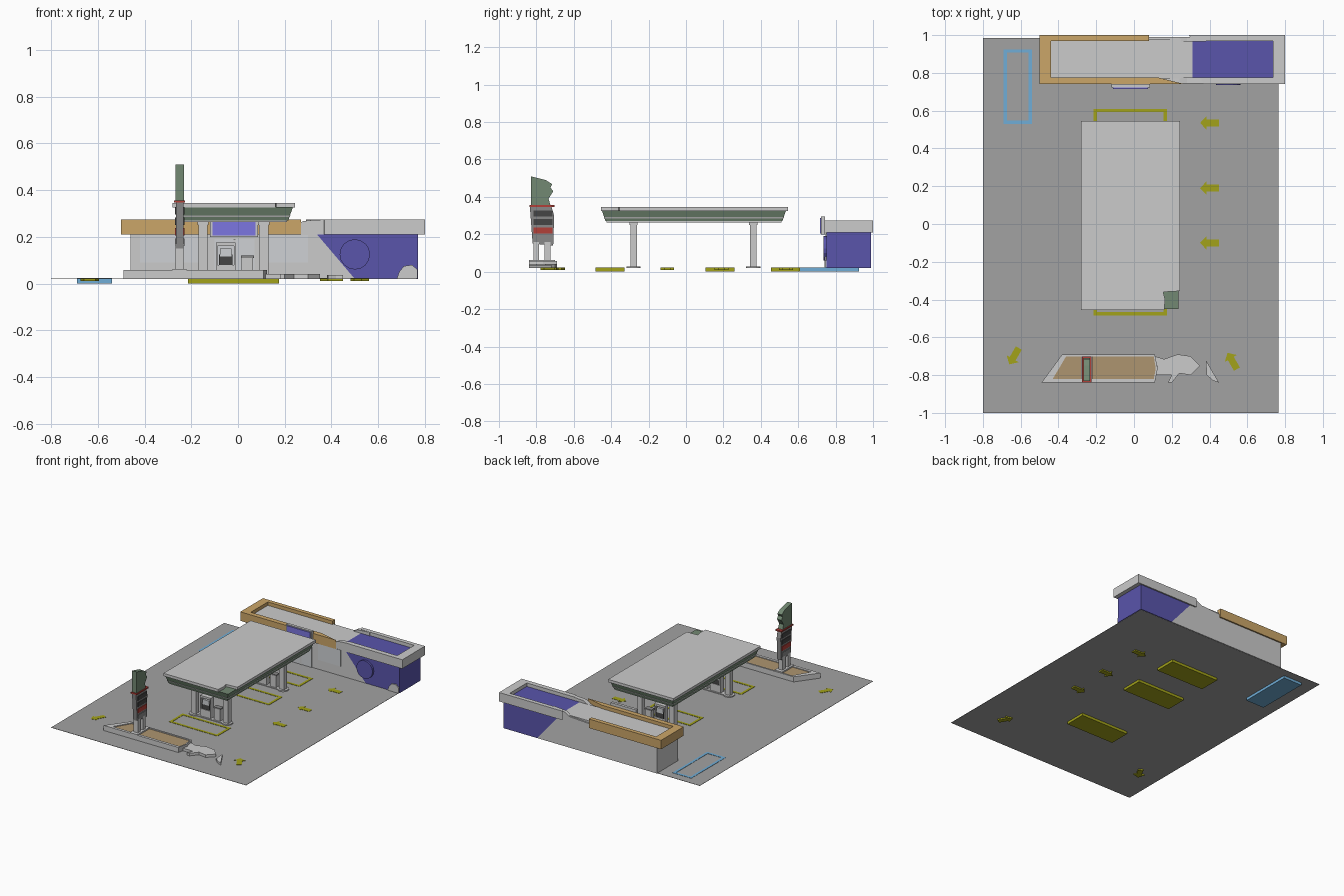
import bpy, bmesh, math
from mathutils import Vector


def material(name, r, g, b):
    m = bpy.data.materials.new(name)
    m.diffuse_color = (r, g, b, 1)
    return m


GROUND = material("asphalt", 0.36, 0.36, 0.36)
GREEN = material("green", 0.17, 0.25, 0.17)
ORANGE = material("orange", 0.60, 0.38, 0.14)
BROWN = material("brown", 0.42, 0.30, 0.16)
PURPLE = material("purple", 0.10, 0.09, 0.41)
VIOLET = material("violet", 0.20, 0.18, 0.75)
YELLOW = material("yellow", 0.36, 0.36, 0.01)
BLUE = material("blue", 0.16, 0.42, 0.68)
RED = material("red", 0.45, 0.05, 0.04)
DARK = material("dark", 0.06, 0.06, 0.06)
STEEL = material("steel", 0.25, 0.25, 0.25)
GLASS = material("glass", 0.62, 0.64, 0.66)


def finish(name, bm, mat):
    bmesh.ops.recalc_face_normals(bm, faces=bm.faces)
    me = bpy.data.meshes.new(name)
    bm.to_mesh(me)
    bm.free()
    ob = bpy.data.objects.new(name, me)
    bpy.context.collection.objects.link(ob)
    if mat:
        me.materials.append(mat)
    return ob


def prism(name, pts, lo, hi, axis="z", mat=None):
    """Extrude a 2D outline along one axis from lo to hi."""
    place = {"x": lambda a, b: (lo, a, b), "y": lambda a, b: (a, lo, b),
             "z": lambda a, b: (a, b, lo)}[axis]
    bm = bmesh.new()
    face = bm.faces.new([bm.verts.new(place(a, b)) for a, b in pts])
    ext = bmesh.ops.extrude_face_region(bm, geom=[face])
    step = Vector([hi - lo if c == axis else 0 for c in "xyz"])
    bmesh.ops.translate(bm, vec=step, verts=[g for g in ext["geom"] if isinstance(g, bmesh.types.BMVert)])
    return finish(name, bm, mat)


def rect(x0, x1, y0, y1):
    return [(x0, y0), (x1, y0), (x1, y1), (x0, y1)]


def box(name, x0, x1, y0, y1, z0, z1, mat=None):
    return prism(name, rect(x0, x1, y0, y1), z0, z1, "z", mat)


def loop_solid(name, loops, mat=None, closed=False):
    """Skin matching (outline, z) loops; closed makes a ring, otherwise ends are capped."""
    bm = bmesh.new()
    rings = [[bm.verts.new((x, y, z)) for x, y in pts] for pts, z in loops]
    pairs = list(zip(rings, rings[1:] + rings[:1])) if closed else list(zip(rings, rings[1:]))
    n = len(rings[0])
    for a, b in pairs:
        for i in range(n):
            j = (i + 1) % n
            bm.faces.new((a[i], a[j], b[j], b[i]))
    if not closed:
        bm.faces.new(rings[0])
        bm.faces.new(rings[-1])
    return finish(name, bm, mat)


def frame(name, x0, x1, y0, y1, w, z0, z1, mat):
    o, i = rect(x0, x1, y0, y1), rect(x0 + w, x1 - w, y0 + w, y1 - w)
    return loop_solid(name, [(o, z0), (o, z1), (i, z1), (i, z0)], mat, True)


def circle(cx, cy, r, n):
    return [(cx + r * math.cos(2 * math.pi * k / n), cy + r * math.sin(2 * math.pi * k / n)) for k in range(n)]


# Forecourt ground
box("ground", -0.8, 0.765, -1.0, 0.985, 0.019, 0.021, GROUND)

# Painted bays: a slab set into the ground with a visible outline
bays = [(-0.215, 0.175, y, y + 0.155, YELLOW) for y in (-0.485, 0.105, 0.455)]
bays.append((-0.69, -0.54, 0.53, 0.925, BLUE))
for k, (x0, x1, y0, y1, mat) in enumerate(bays):
    box(f"bay_slab_{k}", x0, x1, y0, y1, 0.0, 0.018, mat)
    frame(f"bay_outline_{k}", x0, x1, y0, y1, 0.018, 0.018, 0.023, mat)

# Direction arrows
ARROW = [(0.05, 0), (0.015, 0.037), (0.015, 0.018), (-0.05, 0.018),
         (-0.05, -0.018), (0.015, -0.018), (0.015, -0.037)]
for k, (cx, cy, deg) in enumerate([(0.40, 0.535, 180), (0.40, 0.19, 180), (0.40, -0.10, 180),
                                   (-0.635, -0.70, 240), (0.52, -0.725, 120)]):
    c, s = math.cos(math.radians(deg)), math.sin(math.radians(deg))
    prism(f"arrow_{k}", [(cx + c * a - s * b, cy + s * a + c * b) for a, b in ARROW], 0.010, 0.023, "z", YELLOW)

# Shop walls, split by a slanted colour border
prism("shop_wall", [(-0.46, 0.02), (0.50, 0.02), (0.33, 0.22), (-0.46, 0.22)], 0.75, 0.99, "y")
prism("shop_wall_purple", [(0.50, 0.02), (0.77, 0.02), (0.77, 0.22), (0.33, 0.22)], 0.75, 0.99, "y", PURPLE)
box("shop_roof", -0.45, 0.31, 0.77, 0.98, 0.21, 0.25)
box("shop_roof_purple", 0.31, 0.74, 0.77, 0.98, 0.21, 0.25, PURPLE)

# Roof fascia: two open halves with linking pieces between
prism("fascia_left", [(0.08, 1.0), (-0.5, 1.0), (-0.5, 0.74), (0.27, 0.74), (0.13, 0.775),
                      (-0.44, 0.775), (-0.44, 0.97), (0.08, 0.97)], 0.21, 0.275, "z", ORANGE)
prism("fascia_right", [(0.29, 1.0), (0.8, 1.0), (0.8, 0.74), (0.37, 0.74), (0.35, 0.775),
                       (0.735, 0.775), (0.735, 0.97), (0.31, 0.97)], 0.21, 0.275)
LINK = [(0.07, 0.21), (0.38, 0.21), (0.38, 0.275), (0.28, 0.268), (0.24, 0.245), (0.07, 0.235)]
prism("fascia_link_back", LINK, 0.965, 0.99, "y")
prism("fascia_link_front", LINK, 0.745, 0.775, "y")

# Shop front: windows, door, sign board, round plaque, corner patch
for k, (x0, x1) in enumerate([(-0.42, -0.17), (0.12, 0.30)]):
    box(f"window_{k}", x0, x1, 0.746, 0.752, 0.09, 0.208, GLASS)
box("door", -0.10, 0.07, 0.744, 0.752, 0.022, 0.19, GLASS)
box("door_divider", -0.02, -0.01, 0.740, 0.746, 0.022, 0.19)
box("sign_back", -0.12, 0.085, 0.722, 0.742, 0.20, 0.295)
box("sign_board", -0.11, 0.075, 0.716, 0.722, 0.205, 0.288, VIOLET)
prism("wall_plaque", circle(0.50, 0.125, 0.065, 16), 0.735, 0.752, "y", PURPLE)
prism("corner_patch", [(0.68, 0.022), (0.768, 0.022), (0.768, 0.06), (0.745, 0.08),
                       (0.71, 0.075), (0.69, 0.05)], 0.742, 0.752, "y")

# Canopy: tapered green fascia, thin trim and notched top slab
loop_solid("canopy_body", [(rect(-0.255, 0.215, -0.43, 0.515), 0.27), (rect(-0.27, 0.235, -0.45, 0.535), 0.328)], GREEN)
loop_solid("canopy_trim", [(rect(-0.261, 0.222, -0.437, 0.522), 0.285), (rect(-0.264, 0.225, -0.44, 0.525), 0.292)])
box("canopy_underside", -0.25, 0.21, -0.425, 0.51, 0.264, 0.271)
prism("canopy_top", [(-0.28, -0.455), (0.16, -0.455), (0.165, -0.40), (0.155, -0.36), (0.243, -0.355),
                     (0.243, 0.545), (-0.28, 0.545)], 0.325, 0.345)

# Pump islands with columns, pump and bin
for k, y in enumerate((-0.28, 0.36)):
    box(f"island_{k}", -0.15, 0.11, y - 0.025, y + 0.025, 0.02, 0.027)
    for j, x in enumerate((-0.15, 0.11)):
        prism(f"column_foot_{k}_{j}", circle(x, y, 0.038, 16), 0.02, 0.029)
        box(f"column_{k}_{j}", x - 0.02, x + 0.02, y - 0.018, y + 0.018, 0.025, 0.27)
        box(f"column_cap_{k}_{j}", x - 0.024, x + 0.024, y - 0.022, y + 0.022, 0.25, 0.27)
    box(f"pump_base_{k}", -0.095, -0.01, y - 0.018, y + 0.018, 0.025, 0.08)
    box(f"pump_body_{k}", -0.082, -0.023, y - 0.014, y + 0.014, 0.08, 0.125, DARK)
    box(f"pump_screen_{k}", -0.078, -0.027, y - 0.016, y + 0.016, 0.115, 0.15, GLASS)
    for j, x in enumerate((-0.095, -0.018)):
        box(f"pump_post_{k}_{j}", x, x + 0.008, y - 0.018, y + 0.018, 0.08, 0.165)
    box(f"pump_head_{k}", -0.095, -0.01, y - 0.018, y + 0.018, 0.16, 0.175)
    box(f"bin_{k}", 0.015, 0.065, y - 0.017, y + 0.017, 0.025, 0.115)
    box(f"bin_lid_{k}", 0.012, 0.068, y - 0.018, y + 0.018, 0.11, 0.12, STEEL)

# Street-side planter with kerb
outer = [(-0.49, -0.84), (0.11, -0.84), (0.125, -0.765), (0.11, -0.69), (-0.38, -0.69)]
inner = [(-0.43, -0.82), (0.105, -0.82), (0.115, -0.765), (0.105, -0.702), (-0.36, -0.702)]
loop_solid("planter_kerb", [(outer, 0.02), (outer, 0.058), (inner, 0.058), (inner, 0.02)], None, True)
prism("planter_bed", inner, 0.021, 0.052, "z", BROWN)
prism("planter_end", [(0.11, -0.70), (0.16, -0.715), (0.23, -0.69), (0.30, -0.70), (0.35, -0.75), (0.30, -0.80),
                      (0.24, -0.79), (0.20, -0.84), (0.18, -0.84), (0.20, -0.80), (0.11, -0.80), (0.125, -0.76)],
      0.02, 0.04)
prism("planter_tip", [(0.38, -0.72), (0.45, -0.84), (0.42, -0.83), (0.385, -0.80)], 0.02, 0.036)

# Price totem: feet, legs, panelled body, red band and green crest
box("totem_foot", -0.28, -0.22, -0.84, -0.70, 0.045, 0.062)
for k, (y0, y1) in enumerate([(-0.815, -0.787), (-0.757, -0.725)]):
    box(f"totem_leg_{k}", -0.267, -0.233, y0, y1, 0.06, 0.17)
prism("totem_body", [(-0.82, 0.15), (-0.71, 0.14), (-0.705, 0.30), (-0.72, 0.35), (-0.835, 0.35)],
      -0.266, -0.234, "x", STEEL)
for k, (z, mat) in enumerate([(0.16, STEEL), (0.205, RED), (0.25, DARK), (0.295, DARK)]):
    box(f"totem_panel_{k}", -0.270, -0.230, -0.815, -0.715, z, z + 0.032, mat)
box("totem_band", -0.274, -0.226, -0.838, -0.702, 0.346, 0.356, RED)
prism("totem_crest", [(-0.83, 0.356), (-0.725, 0.356), (-0.735, 0.39), (-0.71, 0.43), (-0.725, 0.45),
                      (-0.715, 0.468), (-0.75, 0.49), (-0.83, 0.51)], -0.268, -0.232, "x", GREEN)
